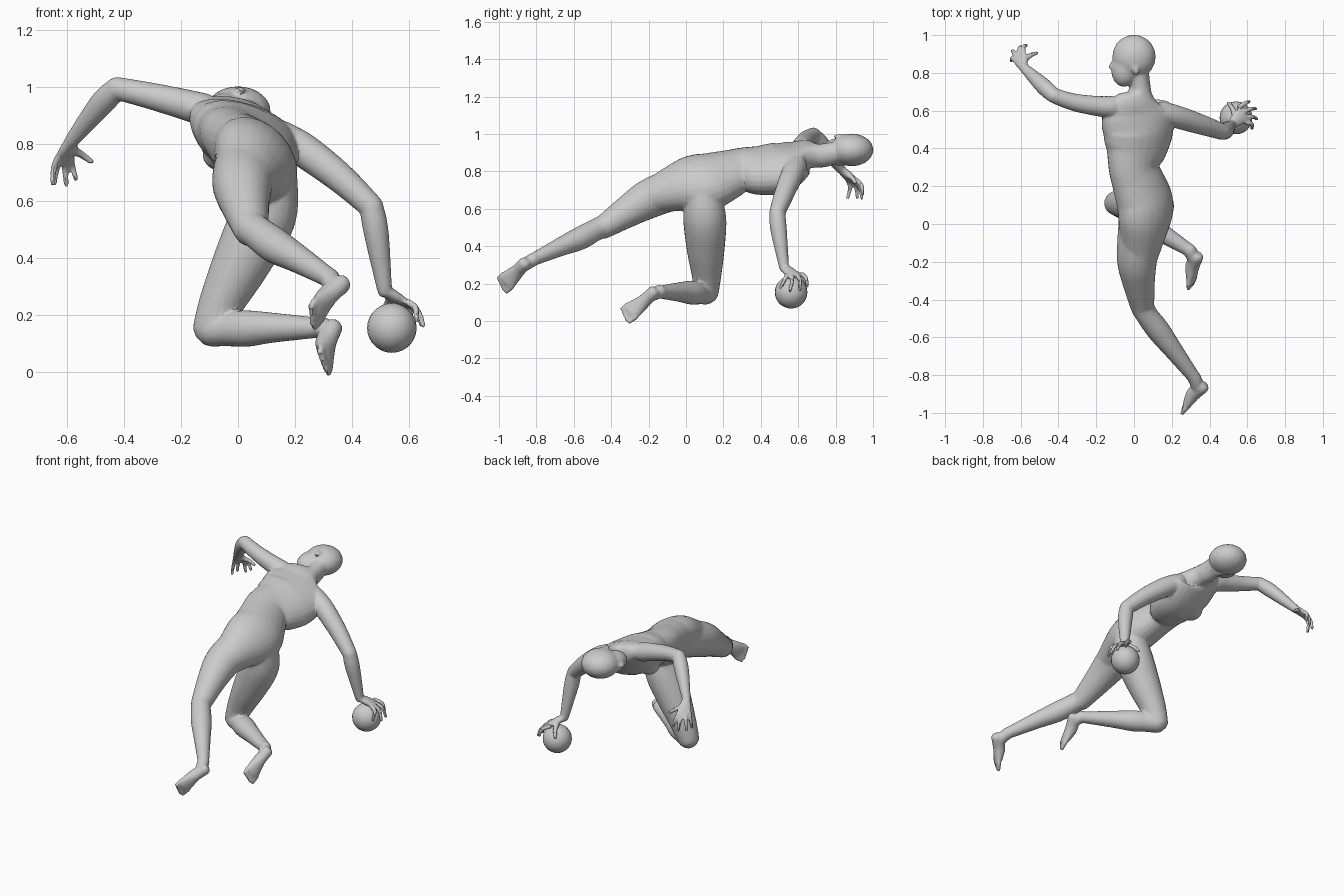
import bpy, bmesh, math
from mathutils import Vector, Matrix

if "Cube" in bpy.data.objects:
    bpy.data.objects.remove(bpy.data.objects["Cube"])

bm = bmesh.new()
N = 24


def catmull(rows, steps):
    """Smoothly interpolate rows of numbers."""
    out = []
    P = [rows[0]] + rows + [rows[-1]]
    for i in range(1, len(P) - 2):
        for s in range(steps):
            t = s / steps
            out.append([0.5 * (2 * b + (c - a) * t + (2 * a - 5 * b + 4 * c - d) * t * t
                        + (3 * b - a - 3 * c + d) * t ** 3)
                        for a, b, c, d in zip(P[i - 1], P[i], P[i + 1], P[i + 2])])
    out.append(list(rows[-1]))
    return out


def tube(rows, side=None, steps=5):
    """Rows: x, y, z, half width, half depth, roll of width axis in the xz plane."""
    rows = catmull(rows, steps)
    pts = [Vector(r[:3]) for r in rows]
    rings = []
    for i, r in enumerate(rows):
        t = (pts[min(i + 1, len(pts) - 1)] - pts[max(i - 1, 0)]).normalized()
        s = side or Vector((math.cos(math.radians(r[5])), 0, -math.sin(math.radians(r[5]))))
        u = (s - t * s.dot(t)).normalized()
        v = t.cross(u)
        # rounded caps at both ends
        if i == 0:
            fr = [(-.8, .6), (-.45, .9), (0, 1)]
        elif i == len(rows) - 1:
            fr = [(0, 1), (.45, .9), (.8, .6)]
        else:
            fr = [(0, 1)]
        for off, k in fr:
            c = pts[i] + t * off * min(r[3], r[4])
            rings.append([bm.verts.new(c + u * (k * r[3] * math.cos(a)) + v * (k * r[4] * math.sin(a)))
                          for a in (2 * math.pi * j / N for j in range(N))])
    for A, B in zip(rings, rings[1:]):
        for j in range(N):
            bm.faces.new((A[j], A[(j + 1) % N], B[(j + 1) % N], B[j]))
    bm.faces.new(rings[0][::-1])
    bm.faces.new(rings[-1])


def limb(rows):
    pts = [Vector(r[:3]) for r in rows]
    d = (pts[-1] - pts[0]).normalized()
    side = d.cross(Vector((.31, .52, .8))).normalized()
    tube([(*r, r[3]) for r in rows], side)


def blob(c, r, rot=0):
    m = Matrix.Translation(c) @ Matrix.Rotation(math.radians(rot), 4, 'Z') @ Matrix.Diagonal((*r, 1))
    bmesh.ops.create_uvsphere(bm, u_segments=20, v_segments=14, radius=1, matrix=m)


def foot(ankle, heel, toe, shin):
    ankle, heel, toe, shin = map(Vector, (ankle, heel, toe, shin))
    t = (toe - heel).normalized()
    w = t.cross(shin).normalized()
    up = w.cross(t)
    if up.dot(shin) > 0:
        up = -up
    L = (toe - heel).length
    prof = [(.14, .034, .034, .006), (.4, .036, .038, .016), (.66, .048, .028, .006), (.8, .052, .019, -.004)]
    tube([(*(heel + t * L * f + up * h), a, b) for f, a, b, h in prof], w)
    limb([(*ankle, .036), (*(heel + t * L * .25 + up * .01), .034)])
    for i in range(5):
        s = heel + t * L * .78 + w * (i - 2) * .021
        limb([(*s, .014), (*(s + t * L * (.2 - .02 * abs(i - 1)) - up * .006), .011)])


def hand(wrist, k0, k1, tips, thumb, bend):
    wrist, k0, k1, bend = map(Vector, (wrist, k0, k1, bend))
    kc = (k0 + k1) / 2
    tube([(*wrist, .025, .021), (*wrist.lerp(kc, .5), .037, .021), (*kc, .042, .015)], (k1 - k0).normalized())
    for i, tip in enumerate(tips):
        a, b = k0.lerp(k1, i / 3), Vector(tip)
        limb([(*a, .013), (*(a.lerp(b, .5) + bend), .0115), (*b, .009)])
    th = Vector(thumb)
    s = wrist.lerp(kc, .4)
    limb([(*s, .017), (*(s.lerp(th, .6) + bend * .6), .0135), (*th, .01)])


# torso, twisting from hips to shoulders, and neck
tube([(.028, -.2, .66, .088, .09, 54), (.042, -.09, .70, .125, .108, 53),
      (.057, .02, .735, .162, .122, 50), (.058, .11, .745, .172, .128, 48),
      (.025, .21, .78, .155, .116, 42), (-.004, .3, .81, .14, .105, 34),
      (.01, .4, .808, .18, .115, 29), (.022, .5, .82, .2, .12, 26),
      (.018, .59, .86, .197, .092, 23), (.02, .64, .885, .155, .07, 20),
      (.03, .69, .885, .07, .064, 20), (.03, .73, .885, .057, .064, 15), (.025, .8, .9, .054, .06, 10)])
blob((-.06, .47, .765), (.065, .07, .06))
blob((.05, .47, .73), (.065, .065, .058))

# head turned sideways
blob((.0, .885, .915), (.115, .117, .087))
blob((-.044, .825, .913), (.075, .1, .066), -12)
blob((-.072, .77, .91), (.03, .035, .038))
limb([(-.105, .865, .914, .01), (-.121, .832, .913, .014)])
for z in (.842, .988):
    blob((.008, .82, z), (.018, .031, .011), 10)

# trailing leg
limb([(.035, .08, .745, .11), (.022, -.08, .70, .11), (.016, -.2, .652, .105),
      (.025, -.31, .587, .086), (.045, -.44, .503, .063)])
limb([(.045, -.44, .505, .062), (.07, -.485, .487, .059), (.13, -.565, .443, .062),
      (.21, -.67, .397, .05), (.32, -.815, .33, .034)])
foot((.32, -.815, .33), (.385, -.85, .325), (.25, -.985, .185), (.6, -.72, -.36))

# kneeling leg
limb([(.115, .085, .685, .095), (.09, .1, .55, .115), (.015, .105, .39, .102), (-.055, .11, .25, .08),
      (-.092, .11, .158, .066)])
limb([(-.09, .105, .15, .062), (-.04, .075, .15, .06), (.03, .03, .152, .064), (.12, -.03, .155, .053),
      (.295, -.14, .155, .034)])
foot((.295, -.14, .158), (.345, -.155, .175), (.295, -.33, .02), (.84, -.54, .02))

# raised arm
limb([(-.12, .62, .92, .058), (-.2, .625, .942, .053), (-.32, .645, .972, .046), (-.425, .68, .995, .04)])
limb([(-.425, .68, .995, .04), (-.48, .73, .94, .043), (-.585, .83, .81, .025)])
hand((-.585, .83, .81), (-.63, .865, .755), (-.585, .91, .755),
     [(-.65, .865, .66), (-.645, .915, .66), (-.602, .94, .657), (-.568, .945, .677)],
     (-.515, .905, .738), (-.006, .012, .008))

# arm reaching to the ball
limb([(.15, .59, .825, .058), (.235, .565, .775, .06), (.36, .525, .68, .053), (.468, .488, .58, .043)])
limb([(.468, .488, .58, .042), (.485, .495, .49, .044), (.515, .525, .285, .026)])
hand((.515, .525, .285), (.555, .62, .25), (.60, .535, .242),
     [(.61, .648, .185), (.645, .61, .165), (.65, .555, .163), (.625, .505, .18)],
     (.5, .64, .2), (.012, .008, .012))

# fuse all body parts into one skin
bmesh.ops.recalc_face_normals(bm, faces=bm.faces)
me = bpy.data.meshes.new("figure")
bm.to_mesh(me)
bm.free()
figure = bpy.data.objects.new("figure", me)
bpy.context.collection.objects.link(figure)
rm = figure.modifiers.new("fuse", 'REMESH')
rm.mode = 'VOXEL'
rm.voxel_size = .0065
sm = figure.modifiers.new("soften", 'SMOOTH')
sm.factor = .5
sm.iterations = 4
dc = figure.modifiers.new("reduce", 'DECIMATE')
dc.ratio = .12
bpy.context.view_layer.objects.active = figure
figure.select_set(True)
bpy.ops.object.convert(target='MESH')
bpy.ops.object.shade_smooth_by_angle(angle=math.radians(30))

# ball
bpy.ops.mesh.primitive_uv_sphere_add(segments=24, ring_count=14, radius=.087, location=(.54, .562, .154))
bpy.context.object.name = "ball"
bpy.ops.object.shade_smooth_by_angle(angle=math.radians(30))
